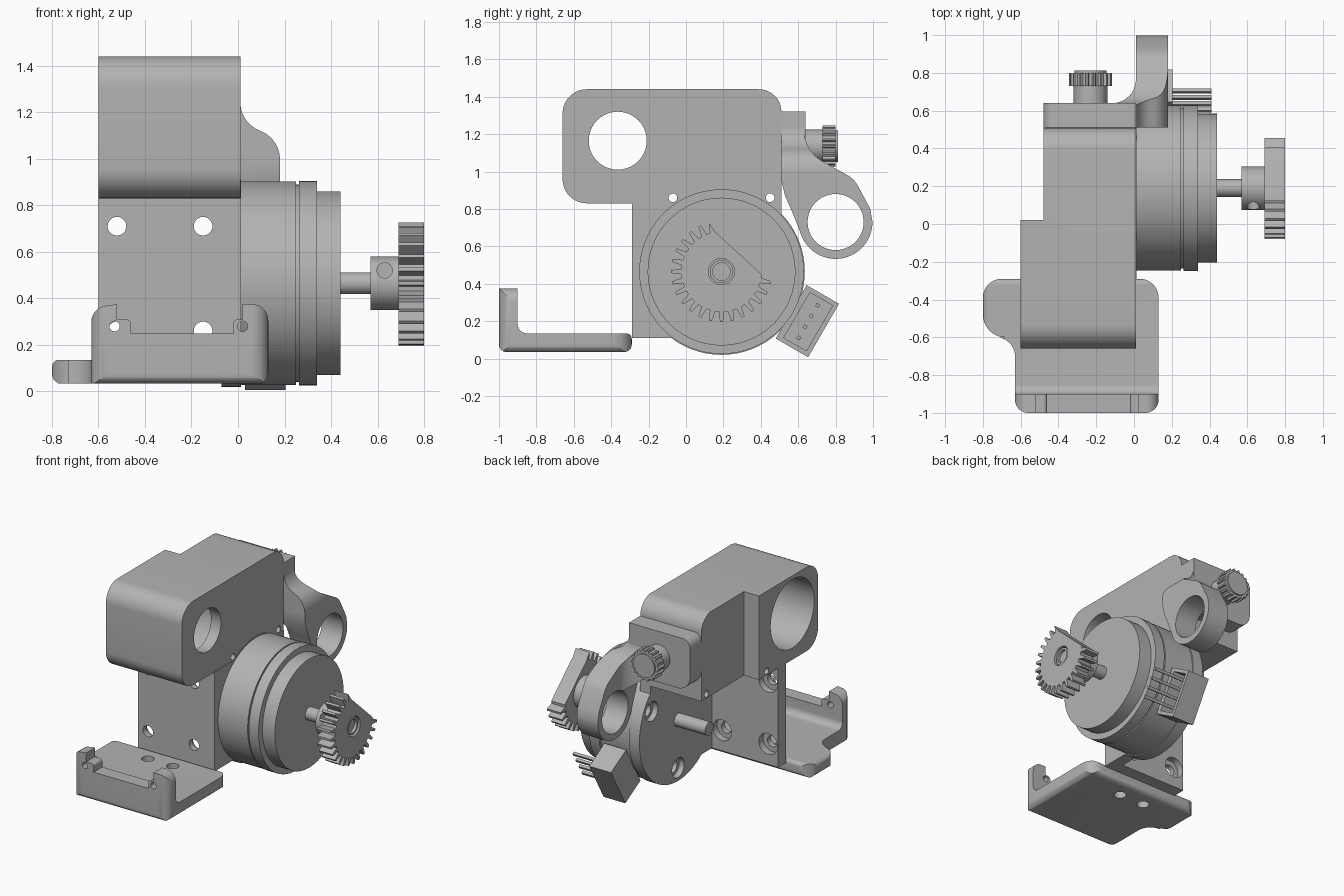
import bpy, bmesh, math
from mathutils import Vector

if "Cube" in bpy.data.objects:
    bpy.data.objects.remove(bpy.data.objects["Cube"], do_unlink=True)

grey = bpy.data.materials.new("plain grey")
grey.use_nodes = True
COLOUR = (0.45, 0.45, 0.45, 1)
grey.diffuse_color = COLOUR
grey.node_tree.nodes["Principled BSDF"].inputs["Base Color"].default_value = COLOUR

AY, AZ = 0.19, 0.465      # motor axis (runs along x)


def circle(cx, cy, r, n=64, start=0.0, sweep=2 * math.pi):
    steps = n if sweep >= 2 * math.pi else n + 1
    return [(cx + r * math.cos(start + sweep * i / n), cy + r * math.sin(start + sweep * i / n))
            for i in range(steps)]


def rounded(points, seg=10):
    """Outline from (a, b) or (a, b, fillet radius) corners."""
    out = []
    for i, p in enumerate(points):
        c = Vector(p[:2])
        if len(p) < 3:
            out.append(tuple(c))
            continue
        u = (Vector(points[i - 1][:2]) - c).normalized()
        v = (Vector(points[(i + 1) % len(points)][:2]) - c).normalized()
        half = u.angle(v) / 2
        t = p[2] / math.tan(half)
        m = c + (u + v).normalized() * (p[2] / math.sin(half))
        s, e = c + u * t - m, c + v * t - m
        a = math.atan2(s.y, s.x)
        d = (math.atan2(e.y, e.x) - a + math.pi) % (2 * math.pi) - math.pi
        out += circle(m.x, m.y, p[2], seg, a, d)
    return out


def rect(a0, a1, b0, b1):
    return [(a0, b0), (a1, b0), (a1, b1), (a0, b1)]


def toothed(cx, cy, root, tip, n, keep=lambda a, b: True):
    pts = []
    for i in range(n):
        for f, r in ((-0.30, root), (-0.13, tip), (0.13, tip), (0.30, root)):
            w = 2 * math.pi * (i + f) / n
            a, b = r * math.cos(w), r * math.sin(w)
            if keep(a, b):
                pts.append((cx + a, cy + b))
    return pts


def prism(name, outline, axis, lo, hi):
    """Extrude a flat outline along x (y,z outline), y (x,z) or z (x,y)."""
    place = {"x": lambda a, b, t: (t, a, b), "y": lambda a, b, t: (a, t, b),
             "z": lambda a, b, t: (a, b, t)}[axis]
    bm = bmesh.new()
    ends = [[bm.verts.new(place(a, b, t)) for a, b in outline] for t in (lo, hi)]
    bm.faces.new(ends[0])
    bm.faces.new(ends[1])
    for i in range(len(outline)):
        j = (i + 1) % len(outline)
        bm.faces.new((ends[0][i], ends[0][j], ends[1][j], ends[1][i]))
    bmesh.ops.recalc_face_normals(bm, faces=bm.faces)
    me = bpy.data.meshes.new(name)
    bm.to_mesh(me)
    bm.free()
    me.materials.append(grey)
    ob = bpy.data.objects.new(name, me)
    bpy.context.collection.objects.link(ob)
    return ob


def combine(ob, others, op="DIFFERENCE"):
    for other in others:
        mod = ob.modifiers.new("bool", "BOOLEAN")
        mod.operation, mod.object, mod.solver = op, other, "EXACT"
        bpy.context.view_layer.update()
        me = bpy.data.meshes.new_from_object(ob.evaluated_get(bpy.context.evaluated_depsgraph_get()))
        ob.modifiers.clear()
        ob.data = me
        bpy.data.objects.remove(other, do_unlink=True)
    return ob


def rod(name, axis, a, b, r, lo, hi, n=64):
    return prism(name, circle(a, b, r, n), axis, lo, hi)


def hole(axis, a, b, r, lo, hi):
    return rod("cutter", axis, a, b, r, lo, hi, 40)


# Upper housing: rounded block with a stepped side and a counterbored opening
housing = prism("housing", rounded([(-0.66, 0.83, 0.13), (0.51, 0.83), (0.51, 1.44, 0.12),
                                    (-0.66, 1.44, 0.13)]), "x", -0.60, 0.01)
combine(housing, [prism("cutter", rect(-0.7, -0.48, 0.02, 0.7), "z", 0.7, 1.6),
                  hole("x", -0.365, 1.165, 0.25, -0.7, -0.07),
                  hole("x", -0.365, 1.165, 0.155, -0.2, 0.1)]
        + [hole("x", y, 0.86, 0.023, -0.7, 0.1) for y in (-0.07, 0.45)])

# Mounting wall with four counterbored holes
wall = prism("mounting_wall", rect(-0.60, 0.01, 0.11, 0.83), "y", -0.29, -0.20)
for hx in (-0.52, -0.15):
    for hz in (0.26, 0.71):
        combine(wall, [hole("y", hx, hz, 0.04, -0.4, 0), hole("y", hx, hz, 0.075, -0.25, 0)])

# Motor plate: disc merged with a square web, three screw holes
plate = rod("motor_plate", "x", AY, AZ, 0.445, -0.07, 0.013, 96)
combine(plate, [prism("web", [(-0.29, 0.11), (AY, 0.11), (AY, AZ), (0.51, AZ), (0.51, 0.832),
                              (-0.29, 0.832)], "x", -0.07, 0.013)], "UNION")
for deg in (30, 150, 270):
    w = math.radians(deg)
    hy, hz = AY + 0.35 * math.cos(w), AZ + 0.35 * math.sin(w)
    combine(plate, [hole("x", hy, hz, 0.045, -0.1, 0.1), hole("x", hy, hz, 0.07, -0.1, -0.03)])
combine(plate, [hole("x", y, 0.86, 0.023, -0.2, 0.1) for y in (-0.07, 0.45)])

# Motor body and shafts
for name, lo, hi, r in (("motor_can", 0.013, 0.25, 0.437), ("motor_groove", 0.25, 0.262, 0.425),
                        ("motor_rim", 0.262, 0.34, 0.44), ("motor_cap", 0.34, 0.44, 0.395),
                        ("front_shaft", 0.44, 0.77, 0.047), ("rear_shaft", -0.32, -0.07, 0.047)):
    rod(name, "x", AY, AZ, r, lo, hi, 96)

# Sector gear with hub
hub = rod("gear_hub", "x", AY, AZ, 0.115, 0.57, 0.69)
combine(hub, [hole("y", 0.63, 0.52, 0.033, -0.1, 0.15)])
gear = prism("sector_gear", toothed(AY, AZ, 0.215, 0.27, 28,
                                    lambda a, b: a * 0.68 + b * 0.73 < 0.145), "x", 0.69, 0.80)
combine(gear, [hole("x", AY, AZ, 0.07, 0.72, 0.9)])
collar = rod("gear_collar", "x", AY, AZ, 0.062, 0.70, 0.79)
combine(collar, [hole("x", AY, AZ, 0.047, 0.74, 0.9)])

# Clamp plate and thumbscrew
prism("clamp_plate", rounded([(-0.48, 0.95, 0.1), (0.01, 0.95), (0.01, 1.32), (-0.48, 1.32, 0.06)]),
      "y", 0.51, 0.64)
rod("screw_neck", "y", -0.23, 1.135, 0.09, 0.64, 0.73)
prism("screw_head", toothed(-0.23, 1.135, 0.1, 0.113, 18), "y", 0.73, 0.80)
rod("screw_tip", "y", -0.23, 1.135, 0.085, 0.80, 0.812)

# Side arm ending in a ring
side = rounded([(0.51, 1.32), (0.63, 1.32), (0.63, 1.11, 0.2), (0.9, 0.96, 0.15), (0.985, 0.80)])
side += circle(0.80, 0.73, 0.197, 40, 0, -math.radians(165)) + [(0.565, 0.79), (0.53, 0.87), (0.51, 0.95)]
arm = prism("ring_arm", side, "x", -0.3, 0.3)
combine(arm, [
    prism("front_trim", rounded([(-0.12, 0.95), (0.01, 0.85), (0.01, 0.5), (0.18, 0.5), (0.18, 1.08, 0.13),
                                 (0.01, 1.16, 0.13), (0.01, 1.4), (-0.12, 1.4)]), "y", 0.4, 1.1),
    prism("top_trim", rounded([(-0.12, 0.45), (0.2, 0.45), (0.2, 1.1), (0.01, 1.1),
                               (0.01, 0.64, 0.125), (-0.12, 0.64)]), "z", 0.4, 1.5)], "INTERSECT")
combine(arm, [hole("x", 0.80, 0.73, 0.15, -0.3, 0.4)])

# Front tray with notched lip
tray = prism("tray", rounded([(-0.63, -1, 0.07), (0.13, -1, 0.07), (0.13, -0.29, 0.1), (-0.80, -0.29, 0.1),
                              (-0.80, -0.60, 0.12), (-0.63, -0.60, 0.1)]), "z", 0, 0.5)
combine(tray, [
    prism("side_trim", rounded([(-1, 0.035, 0.04), (-0.29, 0.035, 0.04), (-0.29, 0.135, 0.03),
                                (-0.90, 0.135, 0.05), (-0.90, 0.38), (-1, 0.38)]), "x", -1, 1),
    prism("lip_trim", rounded([(-0.80, 0.03, 0.05), (0.13, 0.03, 0.05), (0.13, 0.375, 0.07), (0.02, 0.375),
                               (0.02, 0.31), (-0.02, 0.31, 0.02), (-0.02, 0.25), (-0.46, 0.25),
                               (-0.46, 0.31, 0.02), (-0.52, 0.31), (-0.52, 0.375), (-0.63, 0.36, 0.07),
                               (-0.63, 0.14), (-0.80, 0.14, 0.04)]), "y", -1.1, 0)], "INTERSECT")
combine(tray, [hole("z", x, -0.42, 0.042, -0.1, 0.3) for x in (-0.43, -0.23)]
        + [hole("y", x, 0.28, 0.022, -1.1, -0.8) for x in (-0.53, 0.02)])

# Cable socket, turned to sit against the motor
W = -math.radians(30)


def turned(points):
    return [(AY + r * math.cos(W) - t * math.sin(W), AZ + r * math.sin(W) + t * math.cos(W))
            for r, t in points]


socket = prism("socket", turned(rect(0.43, 0.63, -0.165, 0.165)), "x", 0.03, 0.205)
combine(socket, [prism("cutter", turned(rect(0.465, 0.605, -0.14, 0.14)), "x", 0.08, 0.3)])
for i in range(4):
    t = -0.1 + i * 0.067
    prism("socket_pin", turned(rect(0.525, 0.545, t - 0.01, t + 0.01)), "x", 0.07, 0.41)

# Smooth the round surfaces, keep the edges crisp
bpy.ops.object.select_all(action="DESELECT")
for ob in bpy.context.collection.objects:
    if ob.type == "MESH" and grey.name in ob.data.materials:
        ob.select_set(True)
        bpy.context.view_layer.objects.active = ob
bpy.ops.object.shade_smooth_by_angle(angle=math.radians(30))
